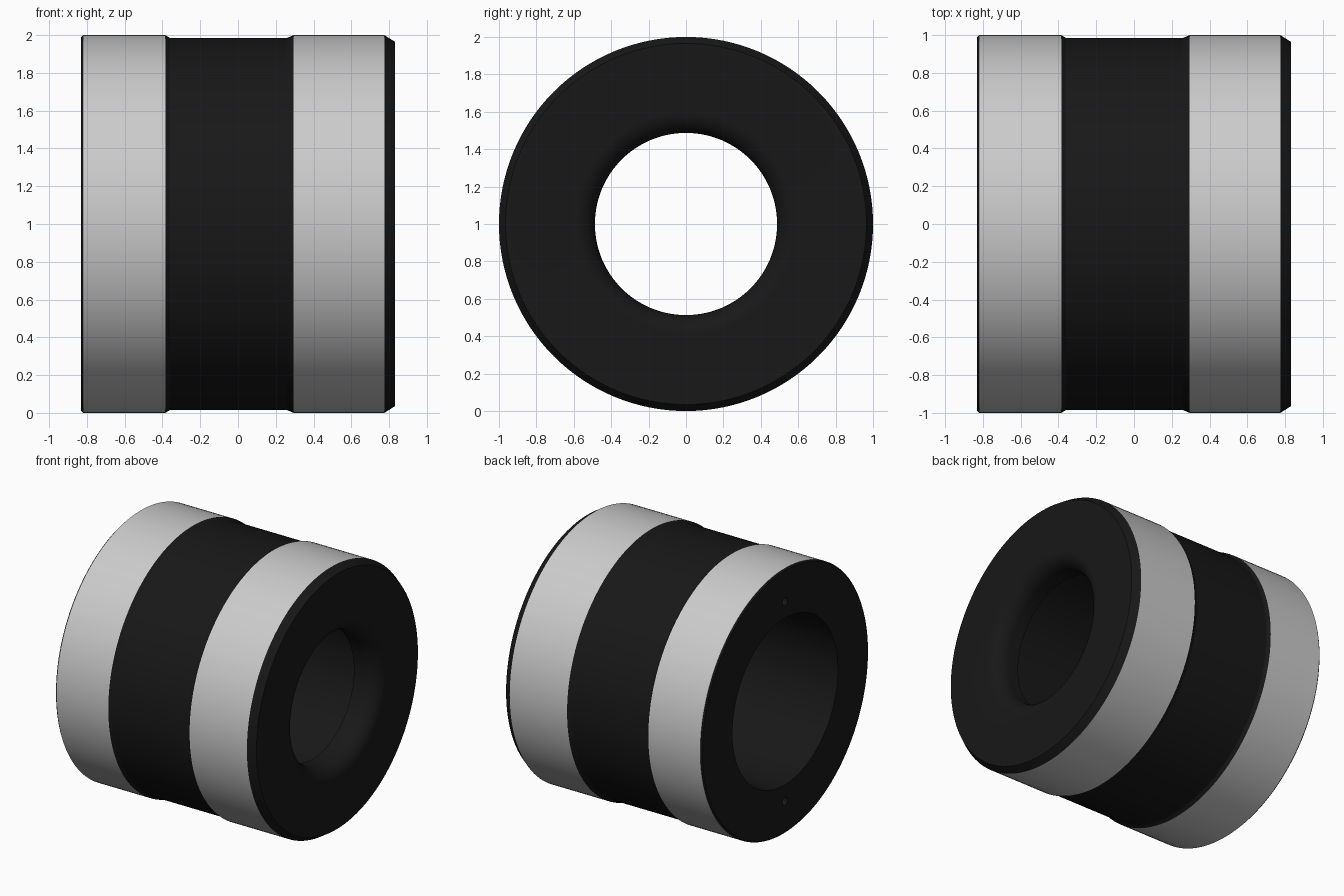
import bpy, bmesh, math

if "Cube" in bpy.data.objects:
    bpy.data.objects.remove(bpy.data.objects["Cube"])

SEGMENTS = 128
black = bpy.data.materials.new("black_rubber")
black.diffuse_color = (0.009, 0.009, 0.009, 1)
black.use_nodes = True
black.node_tree.nodes["Principled BSDF"].inputs["Base Color"].default_value = black.diffuse_color


def revolve(name, profile, closed=False, material=None):
    """Turn (x, radius) points around the x axis at z = 1."""
    bm = bmesh.new()
    rings = []
    for i in range(SEGMENTS):
        a = math.tau * i / SEGMENTS
        rings.append([bm.verts.new((x, r * math.sin(a), 1 + r * math.cos(a)))
                      for x, r in profile])
    n = len(profile)
    for i in range(SEGMENTS):
        p, q = rings[i], rings[(i + 1) % SEGMENTS]
        for j in range(n if closed else n - 1):
            k = (j + 1) % n
            bm.faces.new((p[j], q[j], q[k], p[k]))
    bmesh.ops.recalc_face_normals(bm, faces=bm.faces)
    mesh = bpy.data.meshes.new(name)
    bm.to_mesh(mesh)
    bm.free()
    obj = bpy.data.objects.new(name, mesh)
    bpy.context.collection.objects.link(obj)
    if material:
        mesh.materials.append(material)
    return obj


def smooth(obj):
    bpy.ops.object.select_all(action='DESELECT')
    obj.select_set(True)
    bpy.context.view_layer.objects.active = obj
    bpy.ops.object.shade_smooth_by_angle(angle=math.radians(20))


# Outer skin: two grey bands with a shallow black groove between them
left_band = revolve("left_band", [(-0.82, 1.0), (-0.385, 1.0)])
right_band = revolve("right_band", [(0.295, 1.0), (0.775, 1.0)])
groove = revolve("centre_groove", [(-0.385, 1.0), (-0.36, 0.985),
                                   (0.26, 0.985), (0.295, 1.0)], material=black)

# Core: both end faces, rounded mouth, throat and wider rear bore
R = 0.113
mouth = [(0.83 - R + R * math.cos(t), 0.60 - R * math.sin(t))
         for t in (math.pi / 2 * i / 10 for i in range(11))]
core = revolve("core", [(-0.82, 1.0), (0.775, 1.0), (0.83, 0.965)] + mouth +
               [(0.63, 0.487), (0.63, 0.63), (-0.83, 0.63), (-0.83, 0.99)],
               closed=True, material=black)

# Two small blind holes in the left end face
cutters = []
for side in (1, -1):
    bpy.ops.mesh.primitive_cylinder_add(
        vertices=24, radius=0.03, depth=0.12,
        location=(-0.83, 0, 1 + side * 0.755), rotation=(0, math.pi / 2, 0))
    cutter = bpy.context.object
    cutter.name = "pin_hole_cutter"
    cutter.hide_render = True
    cutters.append(cutter)
    mod = core.modifiers.new("pin_hole", 'BOOLEAN')
    mod.operation = 'DIFFERENCE'
    mod.solver = 'EXACT'
    mod.object = cutter

cut_mesh = bpy.data.meshes.new_from_object(
    core.evaluated_get(bpy.context.evaluated_depsgraph_get()))
core.modifiers.clear()
core.data = cut_mesh
for cutter in cutters:
    bpy.data.objects.remove(cutter)

# Drop the core's hidden outer wall, which the bands and groove replace
bm = bmesh.new()
bm.from_mesh(core.data)
hidden = []
for f in bm.faces:
    c = f.calc_center_median()
    if abs(c.x) < 0.5 and math.hypot(c.y, c.z - 1) > 0.9:
        hidden.append(f)
bmesh.ops.delete(bm, geom=hidden, context='FACES')
bm.to_mesh(core.data)
bm.free()

for part in (left_band, right_band, groove, core):
    smooth(part)
